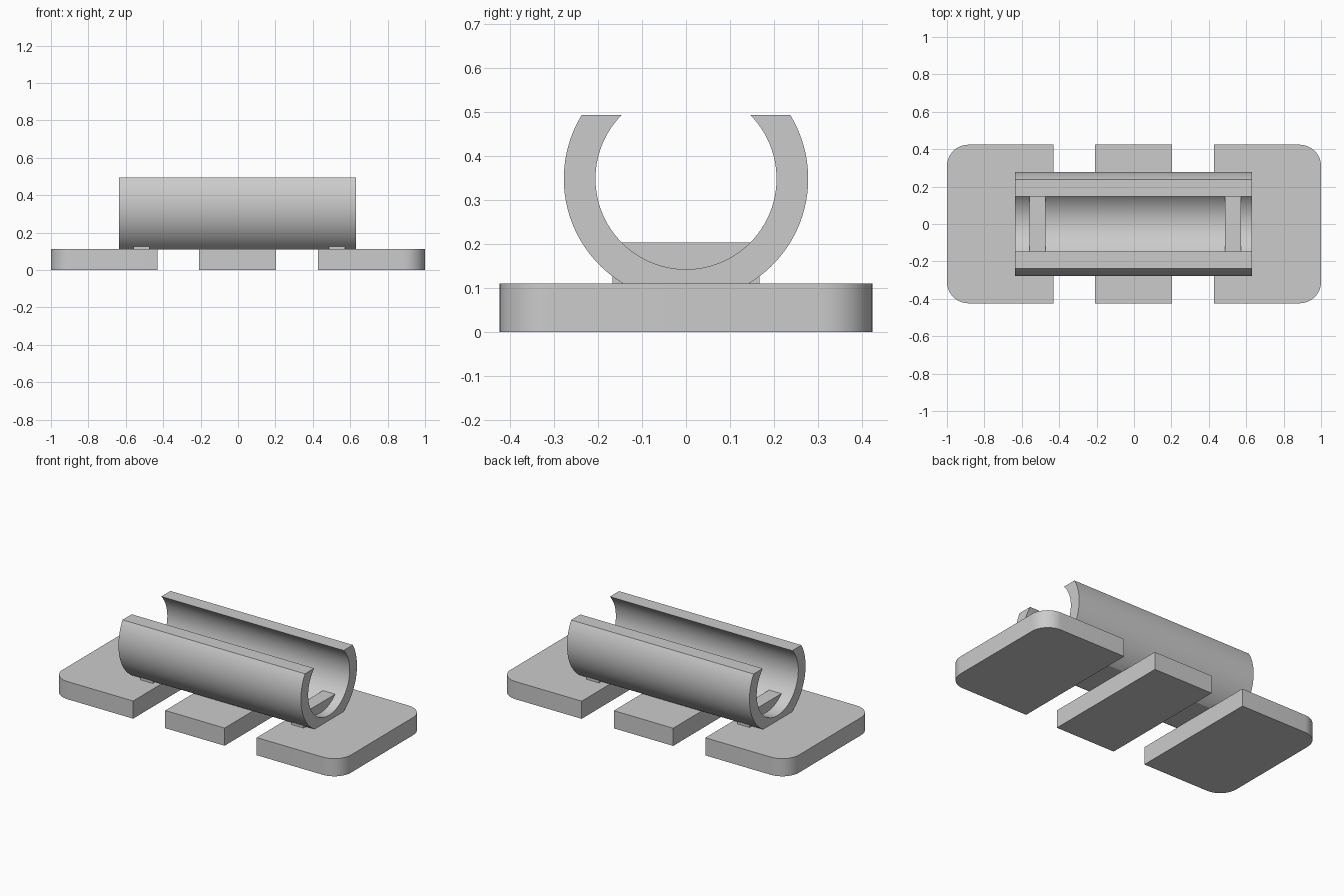
import bpy, bmesh, math
from mathutils import Vector

cube = bpy.data.objects.get("Cube")
if cube:
    bpy.data.objects.remove(cube)

GREY = (0.6, 0.6, 0.6, 1)
grey = bpy.data.materials.new("plain_grey")
grey.use_nodes = True
grey.diffuse_color = GREY
grey.node_tree.nodes["Principled BSDF"].inputs["Base Color"].default_value = GREY

BASE_TOP = 0.111
DEPTH = 0.424


def extrude(name, points, offset):
    """Make a solid by extruding a closed outline."""
    bm = bmesh.new()
    face = bm.faces.new([bm.verts.new(p) for p in points])
    result = bmesh.ops.extrude_face_region(bm, geom=[face])
    verts = [v for v in result["geom"] if isinstance(v, bmesh.types.BMVert)]
    bmesh.ops.translate(bm, verts=verts, vec=Vector(offset))
    bmesh.ops.recalc_face_normals(bm, faces=bm.faces)
    mesh = bpy.data.meshes.new(name)
    bm.to_mesh(mesh)
    bm.free()
    mesh.materials.append(grey)
    obj = bpy.data.objects.new(name, mesh)
    bpy.context.collection.objects.link(obj)
    bpy.ops.object.select_all(action="DESELECT")
    obj.select_set(True)
    bpy.context.view_layer.objects.active = obj
    bpy.ops.object.shade_smooth_by_angle(angle=math.radians(30))
    return obj


def arc(cx, cy, radius, start, end, steps):
    angles = [start + (end - start) * i / steps for i in range(steps + 1)]
    return [(cx + radius * math.cos(a), cy + radius * math.sin(a)) for a in angles]


def end_plate(name, inner, outer, radius=0.115):
    """Base plate with its two outer corners rounded."""
    side = math.copysign(1, outer)
    cx, cy = abs(outer) - radius, DEPTH - radius
    outline = [(abs(inner), -DEPTH)]
    outline += arc(cx, -cy, radius, -math.pi / 2, 0, 12)
    outline += arc(cx, cy, radius, 0, math.pi / 2, 12)
    outline.append((abs(inner), DEPTH))
    extrude(name, [(side * x, y, 0) for x, y in outline], (0, 0, BASE_TOP))


def box(name, x0, x1, half_y, z0, z1):
    corners = [(x0, -half_y, z0), (x1, -half_y, z0), (x1, half_y, z0), (x0, half_y, z0)]
    extrude(name, corners, (0, 0, z1 - z0))


# Base in three separate plates
end_plate("right_base_plate", -0.431, -1.0)
end_plate("left_base_plate", 0.427, 1.0)
box("middle_base_plate", -0.208, 0.204, DEPTH, 0, BASE_TOP)

# Open tube: cut flat along the top slot and underneath
CENTRE, OUTER, INNER, TUBE_TOP = 0.349, 0.278, 0.206, 0.494
outer_top = math.asin((TUBE_TOP - CENTRE) / OUTER)
inner_top = math.asin((TUBE_TOP - CENTRE) / INNER)
bottom = math.asin((BASE_TOP - CENTRE) / OUTER)
profile = arc(0, CENTRE, OUTER, outer_top, bottom, 28)
profile += arc(0, CENTRE, OUTER, -math.pi - bottom, -math.pi - outer_top, 28)
profile += arc(0, CENTRE, INNER, -math.pi - inner_top, inner_top, 72)
extrude("clip_tube", [(-0.635, y, z) for y, z in profile], (1.266, 0, 0))

# Cross ribs passing through the tube floor
box("right_rib", -0.559, -0.474, 0.167, BASE_TOP, 0.204)
box("left_rib", 0.487, 0.572, 0.167, BASE_TOP, 0.204)
